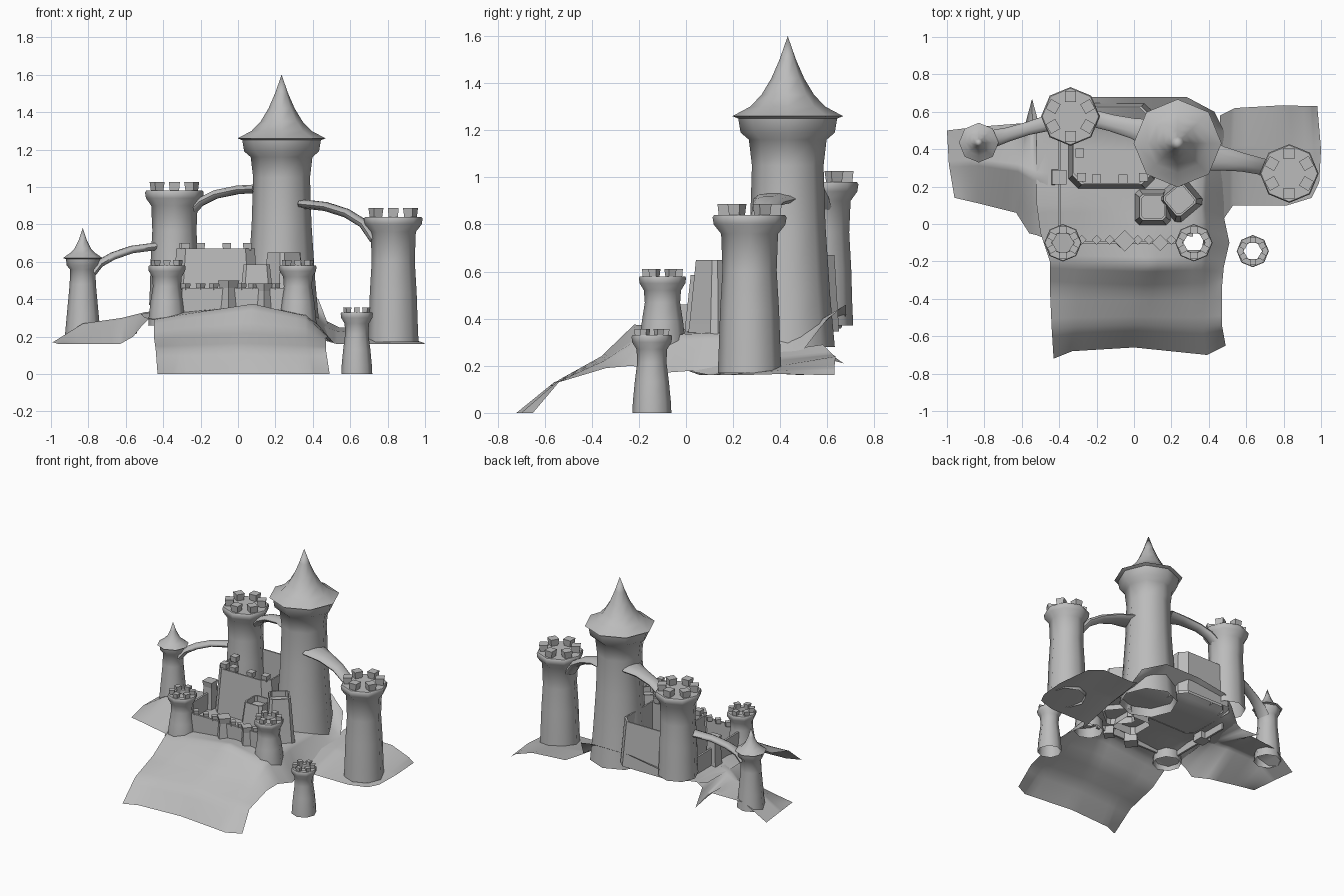
import bpy, bmesh, math
from mathutils import Vector, Matrix

cube = bpy.data.objects.get("Cube")
if cube:
    bpy.data.objects.remove(cube, do_unlink=True)

stone = bpy.data.materials.new("stone grey")
stone.use_nodes = True
GREY = (0.5, 0.5, 0.5, 1)
stone.diffuse_color = GREY
stone.node_tree.nodes["Principled BSDF"].inputs["Base Color"].default_value = GREY


def finish(name, bm, angle=50, recalc=True):
    """Turn a bmesh into a shaded object."""
    if recalc:
        bmesh.ops.recalc_face_normals(bm, faces=bm.faces)
    mesh = bpy.data.meshes.new(name)
    bm.to_mesh(mesh)
    bm.free()
    mesh.materials.append(stone)
    obj = bpy.data.objects.new(name, mesh)
    bpy.context.collection.objects.link(obj)
    bpy.ops.object.select_all(action="DESELECT")
    obj.select_set(True)
    bpy.context.view_layer.objects.active = obj
    bpy.ops.object.shade_smooth_by_angle(angle=math.radians(angle))


def skin(bm, rings, closed):
    """Bridge successive rings of points with quads."""
    rows = [[bm.verts.new(p) for p in ring] for ring in rings]
    for a, b in zip(rows, rows[1:]):
        count = len(a)
        for i in range(count if closed else count - 1):
            j = (i + 1) % count
            bm.faces.new((a[i], a[j], b[j], b[i]))
    return rows


def block(bm, x, y, z, size, height, flare=1.0, turn=0.0):
    """Add a square block standing at z; flare scales its top."""
    place = Matrix.Translation((x, y, z)) @ Matrix.Rotation(turn, 4, "Z")
    corners = [(-1, -1), (1, -1), (1, 1), (-1, 1)]
    rings = [[place @ Vector((u * size * s / 2, v * size * s / 2, h)) for u, v in corners]
             for s, h in ((1, 0), (flare, height))]
    rows = skin(bm, rings, True)
    bm.faces.new(rows[0])
    bm.faces.new(rows[1])


def lathe(bm, x, y, profile, sides=8, cap=False):
    rings = []
    for r, z in profile:
        ring = []
        for i in range(sides):
            a = math.pi / 2 + math.tau * i / sides
            ring.append((x + r * math.cos(a), y + r * math.sin(a), z))
        rings.append(ring)
    rows = skin(bm, rings, True)
    if cap:
        bm.faces.new(rows[-1])


def battlement_tower(name, x, y, bottom, top, base, neck, crown, cap, lip=0.04):
    """Flared round tower with a crown ring and six merlons."""
    h = top - bottom
    profile = [(base, bottom), (base * 0.97, bottom + h * 0.15),
               ((base + neck) / 2, bottom + h * 0.4), (neck, bottom + h * 0.65),
               (neck * 1.05, top - lip * 2), (crown * 0.97, top - lip),
               (crown, top - lip / 4), (crown * 0.96, top), (crown * 0.6, top)]
    if not cap:
        profile.append((crown * 0.58, top - lip))
    bm = bmesh.new()
    lathe(bm, x, y, profile, cap=cap)
    finish(name, bm)
    bm = bmesh.new()
    size = crown * 0.3
    for i in range(6):
        a = math.pi / 2 + math.tau * i / 6
        r = crown * 0.68
        block(bm, x + r * math.cos(a), y + r * math.sin(a), top - 0.01,
              size, size + 0.01, 1.25, a)
    finish(name + "_merlons", bm, 30)


def roofed_tower(name, x, y, body, roof):
    bm = bmesh.new()
    lathe(bm, x, y, body)
    finish(name, bm)
    bm = bmesh.new()
    lathe(bm, x, y, roof)
    bmesh.ops.remove_doubles(bm, verts=bm.verts, dist=0.0005)
    finish(name + "_roof", bm)


# Towers with battlements
battlement_tower("back_left_tower", -0.34, 0.575, 0.37, 0.98, 0.135, 0.118, 0.157, True)
battlement_tower("right_tower", 0.83, 0.27, 0.17, 0.84, 0.135, 0.115, 0.157, True)
battlement_tower("left_gate_tower", -0.38, -0.1, 0.26, 0.58, 0.1, 0.075, 0.1, False, 0.03)
battlement_tower("right_gate_tower", 0.32, -0.1, 0.26, 0.58, 0.1, 0.075, 0.1, False, 0.03)
battlement_tower("outer_watchtower", 0.635, -0.145, 0, 0.33, 0.083, 0.062, 0.086, False, 0.03)

# Towers with pointed roofs
roofed_tower("main_tower", 0.233, 0.432,
             [(0.2, 0.28), (0.18, 0.5), (0.16, 0.8), (0.152, 1.05), (0.165, 1.16),
              (0.2, 1.19), (0.21, 1.25)],
             [(0.21, 1.25), (0.235, 1.26), (0.16, 1.3), (0.112, 1.35), (0.07, 1.42),
              (0.035, 1.5), (0, 1.6)])
roofed_tower("small_left_tower", -0.83, 0.435,
             [(0.095, 0.21), (0.085, 0.32), (0.07, 0.48), (0.068, 0.56),
              (0.086, 0.58), (0.09, 0.62)],
             [(0.09, 0.615), (0.106, 0.62), (0.07, 0.645), (0.045, 0.67), (0.02, 0.72), (0, 0.78)])


# Arched bridges, flaring where they meet the towers
def bridge(name, path, widths, thick):
    pts = [Vector(p) for p in path]
    rings = []
    for i, p in enumerate(pts):
        along = (pts[min(i + 1, len(pts) - 1)] - pts[max(i - 1, 0)]).normalized()
        side = along.cross(Vector((0, 0, 1))).normalized()
        up = side.cross(along)
        half = widths[i] / 2
        rings.append([p + side * half * math.cos(a) + up * thick / 2 * math.sin(a)
                      for a in [math.tau * k / 10 for k in range(10)]])
    bm = bmesh.new()
    skin(bm, rings, True)
    finish(name, bm, 60)


bridge("left_bridge", [(-0.78, 0.45, 0.54), (-0.74, 0.46, 0.59), (-0.67, 0.48, 0.63),
                       (-0.57, 0.51, 0.665), (-0.42, 0.55, 0.685)],
       (0.1, 0.09, 0.075, 0.07, 0.09), 0.042)
bridge("middle_bridge", [(-0.25, 0.57, 0.87), (-0.2, 0.56, 0.92), (-0.12, 0.54, 0.96),
                         (0, 0.51, 0.985), (0.1, 0.48, 0.99)],
       (0.1, 0.09, 0.09, 0.11, 0.17), 0.048)
bridge("right_bridge", [(0.34, 0.38, 0.91), (0.47, 0.35, 0.895), (0.58, 0.33, 0.86),
                        (0.67, 0.31, 0.805), (0.73, 0.29, 0.72)],
       (0.19, 0.13, 0.1, 0.09, 0.1), 0.05)


# Keep: open, chamfered ring of wall that narrows upward
def chamfered(cx, cy, w, d, cut, z):
    w, d = w / 2, d / 2
    flat = [(w, cut - d), (w, d - cut), (w - cut, d), (cut - w, d),
            (-w, d - cut), (-w, cut - d), (cut - w, -d), (w - cut, -d)]
    return [(cx + u, cy + v, z) for u, v in flat]


bm = bmesh.new()
skin(bm, [chamfered(-0.12, 0.42, w, w, 0.05, z)
          for w, z in ((0.46, 0.345), (0.42, 0.67), (0.4, 0.67), (0.4, 0.35))], True)
finish("keep_wall", bm, 30)
bm = bmesh.new()
for x, y in ((-0.29, 0.38), (-0.28, 0.25), (-0.2, 0.24), (-0.06, 0.24), (0.05, 0.25)):
    block(bm, x, y, 0.66, 0.04, 0.04, 1.2)
finish("keep_merlons", bm, 30)

# Two courtyard houses with sunken tops
for name, x, y, top, turn in (("front_house", 0.1, 0.09, 0.585, 0), ("back_house", 0.245, 0.13, 0.65, 0.7)):
    bm = bmesh.new()
    rings = [chamfered(0, 0, w, w, w * 0.12, z)
             for w, z in ((0.2, 0.3), (0.18, 0.4), (0.14, top), (0.12, top), (0.12, top - 0.04))]
    rows = skin(bm, rings, True)
    bm.faces.new(rows[-1])
    bm.transform(Matrix.Translation((x, y, 0)) @ Matrix.Rotation(turn, 4, "Z"))
    finish(name, bm, 30)


# Thin curtain walls with merlons and small turrets
def curtain(name, a, b, low, high):
    bm = bmesh.new()
    a, b = Vector(a), Vector(b)
    n = (b - a).orthogonal().normalized() * 0.007
    skin(bm, [[(p.x, p.y, z) for p in (a + n, b + n, b - n, a - n)] for z in (low, high)], True)
    bmesh.ops.holes_fill(bm, edges=bm.edges)
    finish(name, bm, 30)


curtain("front_wall", (-0.3, -0.1), (0.25, -0.1), 0.31, 0.46)
curtain("left_wall", (-0.4, -0.03), (-0.4, 0.47), 0.29, 0.46)
bm = bmesh.new()
for x in (-0.28, -0.2, -0.13, 0.02, 0.08, 0.2):
    block(bm, x, -0.085, 0.45, 0.032, 0.033, 1.15, math.pi / 4)
finish("front_wall_merlons", bm, 30)
bm = bmesh.new()
for x, y, size, top, turn in ((-0.05, -0.09, 0.09, 0.5, math.pi / 4), (0.14, -0.1, 0.07, 0.485, math.pi / 4),
                              (-0.4, 0.25, 0.085, 0.54, 0)):
    block(bm, x, y, 0.29, size, top - 0.33, 0.75, turn)
    block(bm, x, y, top - 0.04, size * 0.75, 0.04, 1.2, turn)
finish("wall_turrets", bm, 30)


# Ground sheets: each row is a line of points from left to right
def ground(name, rows, steps=4, cols=24):
    def row_point(row, t):
        s = t * (len(row) - 1)
        i = min(int(s), len(row) - 2)
        return Vector(row[i]).lerp(Vector(row[i + 1]), s - i)

    lines = [[row_point(r, i / cols) for i in range(cols + 1)] for r in rows]
    dense = [lines[0]]
    for a, b in zip(lines, lines[1:]):
        dense += [[p.lerp(q, k / steps) for p, q in zip(a, b)] for k in range(1, steps + 1)]
    bm = bmesh.new()
    skin(bm, dense, False)
    well = Vector((0.32, -0.1))
    hollow = [f for f in bm.faces if (f.calc_center_median().xy - well).length < 0.06]
    bmesh.ops.delete(bm, geom=hollow, context="FACES")
    finish(name, bm, 60, False)


ground("castle_hill", [
    [(-0.43, -0.72, 0), (-0.33, -0.68, 0), (0, -0.66, 0), (0.39, -0.7, 0), (0.49, -0.65, 0)],
    [(-0.44, -0.56, 0.13), (-0.3, -0.55, 0.13), (0, -0.54, 0.14), (0.36, -0.55, 0.13), (0.47, -0.54, 0.13)],
    [(-0.45, -0.34, 0.2), (-0.3, -0.35, 0.22), (0.05, -0.36, 0.24), (0.36, -0.35, 0.22), (0.47, -0.34, 0.19)],
    [(-0.45, -0.2, 0.29), (-0.28, -0.21, 0.32), (0.08, -0.22, 0.375), (0.36, -0.21, 0.31), (0.48, -0.23, 0.2)],
    [(-0.5, -0.05, 0.3), (-0.35, -0.05, 0.33), (0.05, -0.05, 0.36), (0.37, -0.07, 0.33), (0.51, -0.1, 0.17)],
    [(-0.52, 0.1, 0.32), (-0.35, 0.1, 0.35), (0, 0.1, 0.35), (0.36, 0.1, 0.34), (0.48, 0.04, 0.18)],
    [(-0.52, 0.5, 0.32), (-0.35, 0.5, 0.345), (0, 0.48, 0.345), (0.38, 0.48, 0.34), (0.48, 0.5, 0.27)],
    [(-0.32, 0.66, 0.36), (-0.25, 0.68, 0.42), (0, 0.68, 0.46), (0.28, 0.68, 0.46), (0.43, 0.6, 0.4)]])
ground("left_slope", [
    [(-0.96, 0.14, 0.16), (-0.99, 0.32, 0.17), (-1, 0.5, 0.16)],
    [(-0.83, 0.11, 0.16), (-0.83, 0.33, 0.27), (-0.83, 0.52, 0.27)],
    [(-0.63, 0.06, 0.16), (-0.62, 0.3, 0.3), (-0.58, 0.54, 0.28)],
    [(-0.56, -0.05, 0.2), (-0.54, 0.26, 0.32), (-0.545, 0.67, 0.21)],
    [(-0.52, -0.06, 0.25), (-0.5, 0.25, 0.33), (-0.51, 0.54, 0.3)],
    [(-0.47, -0.08, 0.3), (-0.46, 0.25, 0.335), (-0.46, 0.54, 0.33)]])
ground("right_slope", [
    [(0.46, 0, 0.18), (0.46, 0.3, 0.25), (0.46, 0.58, 0.29)],
    [(0.53, 0.1, 0.16), (0.53, 0.4, 0.23), (0.54, 0.62, 0.25)],
    [(0.82, 0.1, 0.16), (0.81, 0.4, 0.2), (0.8, 0.635, 0.24)],
    [(0.95, 0.14, 0.16), (0.95, 0.4, 0.18), (0.94, 0.63, 0.19)],
    [(0.99, 0.22, 0.16), (1, 0.4, 0.165), (0.98, 0.63, 0.16)]])
